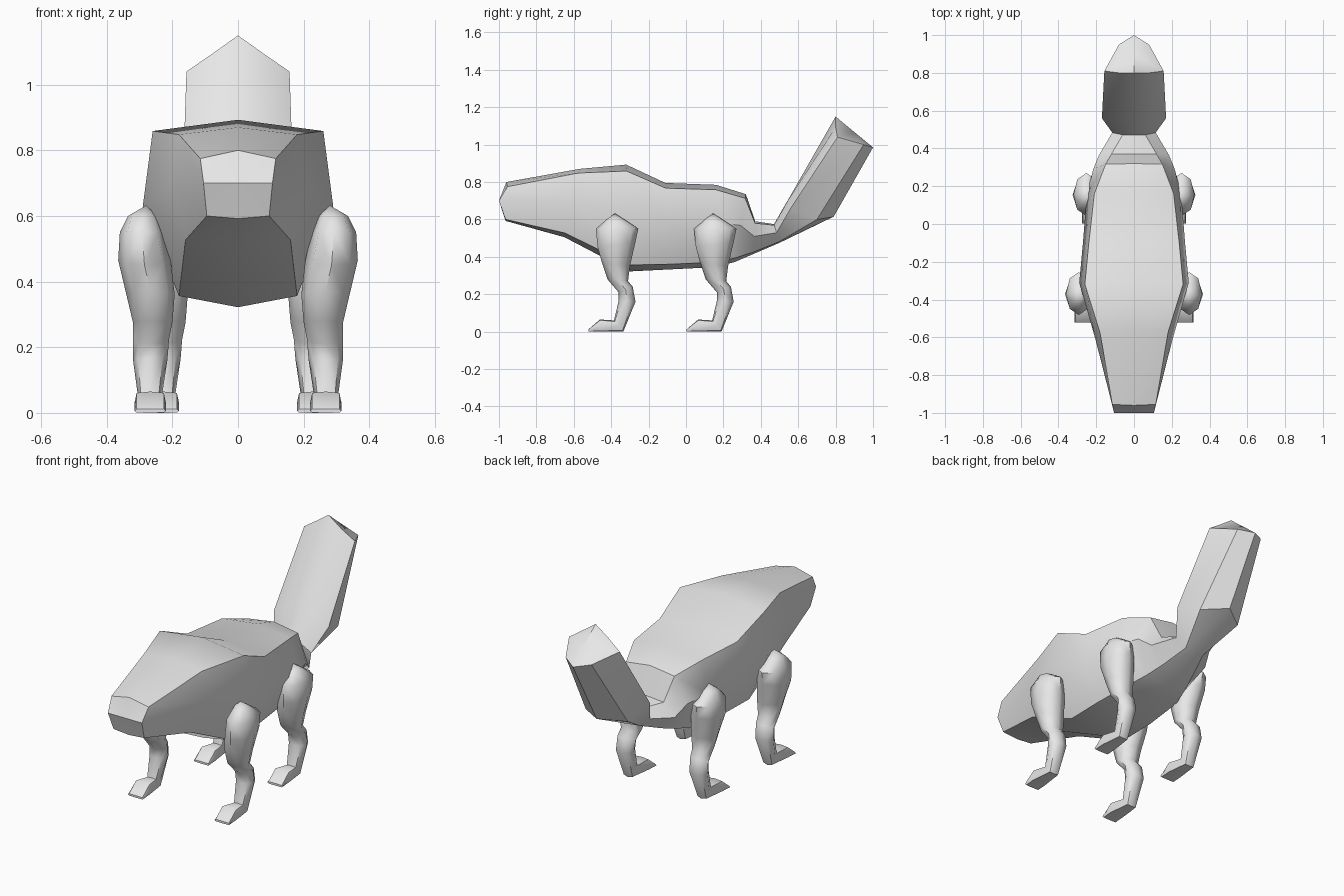
import bpy, bmesh, math
from mathutils import Vector

if "Cube" in bpy.data.objects:
    bpy.data.objects.remove(bpy.data.objects["Cube"])

grey = bpy.data.materials.new("light_grey")
grey.diffuse_color = (0.8, 0.8, 0.8, 1)
grey.use_nodes = True
grey.node_tree.nodes["Principled BSDF"].inputs["Base Color"].default_value = grey.diffuse_color


def loft(name, rings, start, end, angle):
    """Skin closed rings of equal length and fan each end to a point (or fill it)."""
    bm = bmesh.new()
    rows = [[bm.verts.new(p) for p in r] for r in rings]
    n = len(rows[0])
    for a, b in zip(rows, rows[1:]):
        for i in range(n):
            j = (i + 1) % n
            bm.faces.new((a[i], a[j], b[j], b[i]))
    for row, tip in ((rows[0], start), (rows[-1], end)):
        if tip is None:
            bm.faces.new(row)
        else:
            t = bm.verts.new(tip)
            for i in range(n):
                bm.faces.new((row[i], row[(i + 1) % n], t))
    bmesh.ops.recalc_face_normals(bm, faces=bm.faces)
    me = bpy.data.meshes.new(name)
    bm.to_mesh(me)
    bm.free()
    me.materials.append(grey)
    ob = bpy.data.objects.new(name, me)
    bpy.context.collection.objects.link(ob)
    bpy.ops.object.select_all(action='DESELECT')
    ob.select_set(True)
    bpy.context.view_layer.objects.active = ob
    bpy.ops.object.shade_smooth_by_angle(angle=math.radians(angle))
    return ob


def mirrored(half):
    """Close a half section running from top centre to bottom centre."""
    return half + [(-x, y, z) for x, y, z in reversed(half[1:-1])]


def section(yt, zt, yb, zb, xu, xm, xl):
    """Trunk section: top and bottom points, plus upper, middle and lower half widths."""
    def at(x, t):
        return (x, yt + (yb - yt) * t, zt + (zb - zt) * t)
    return mirrored([at(0, 0), at(xu, 0.06), at(xm, 0.46), at(xl, 0.94), at(0, 1)])


# Trunk, from behind the nose to the root of the tail
trunk = [
    (-0.57, 0.87, -0.65, 0.505, 0.18, 0.205, 0.16),
    (-0.32, 0.893, -0.30, 0.322, 0.26, 0.29, 0.18),
    (-0.11, 0.795, -0.08, 0.333, 0.24, 0.27, 0.18),
    (0.16, 0.785, 0.16, 0.345, 0.21, 0.25, 0.16),
    (0.32, 0.735, 0.26, 0.372, 0.15, 0.215, 0.13),
    (0.37, 0.59, 0.36, 0.415, 0.12, 0.185, 0.10),
    (0.47, 0.575, 0.50, 0.475, 0.06, 0.115, 0.06),
]
nose = mirrored([(0, -0.96, 0.80), (0.115, -0.955, 0.775), (0.105, -1.0, 0.70),
                 (0.095, -0.965, 0.60), (0, -0.965, 0.592)])
# Tail sections: wide base and slanted tip
tail_base = mirrored([(0, 0.56, 0.73), (0.10, 0.55, 0.71), (0.17, 0.56, 0.66),
                      (0.13, 0.70, 0.60), (0, 0.79, 0.615)])
tail_tip = mirrored([(0, 0.80, 1.15), (0.08, 0.80, 1.093), (0.157, 0.81, 1.04),
                     (0.08, 0.95, 1.0), (0, 1.0, 0.985)])
loft("body_and_tail",
     [nose] + [section(*s) for s in trunk] + [tail_base, tail_tip],
     (0, -1.0, 0.70), (0, 0.90, 1.067), 35)

# Leg sections: front (y, z), back (y, z), inner and outer x, squareness
leg = [
    (-0.425, 0.60, -0.33, 0.60, 0.245, 0.335, 1),
    (-0.482, 0.55, -0.255, 0.55, 0.225, 0.36, 1),
    (-0.472, 0.45, -0.27, 0.48, 0.205, 0.365, 1),
    (-0.45, 0.37, -0.30, 0.35, 0.193, 0.34, 1),
    (-0.42, 0.28, -0.31, 0.27, 0.20, 0.32, 1),
    (-0.36, 0.21, -0.285, 0.24, 0.21, 0.32, 1),
    (-0.36, 0.165, -0.27, 0.16, 0.215, 0.32, 1),
    (-0.385, 0.06, -0.335, 0.0, 0.235, 0.302, 0.6),
    (-0.46, 0.065, -0.46, 0.0, 0.22, 0.315, 0.4),
    (-0.522, 0.012, -0.522, 0.0, 0.22, 0.315, 0.4),
]


def leg_ring(side, dx, dy, fy, fz, by, bz, xi, xo, e):
    front, back = Vector((0, fy, fz)), Vector((0, by, bz))
    mid, reach = (front + back) / 2, (front - back) / 2
    ring = []
    for k in range(8):
        a = k * math.pi / 4
        c, s = (math.copysign(abs(v) ** e, v) if abs(v) > 1e-6 else 0
                for v in (math.cos(a), math.sin(a)))
        p = mid + reach * c
        ring.append((side * ((xi + xo) / 2 + dx + s * (xo - xi) / 2), p.y + dy, p.z))
    return ring


# Four legs; the hind pair stands further back and slightly inward
for pair, dx, dy in (("front", 0, 0), ("hind", -0.04, 0.525)):
    for side, label in ((1, "right"), (-1, "left")):
        rings = [leg_ring(side, dx, dy, *r) for r in leg]
        loft(f"{pair}_leg_{label}", rings,
             (side * (0.28 + dx), -0.38 + dy, 0.632), None, 50)
